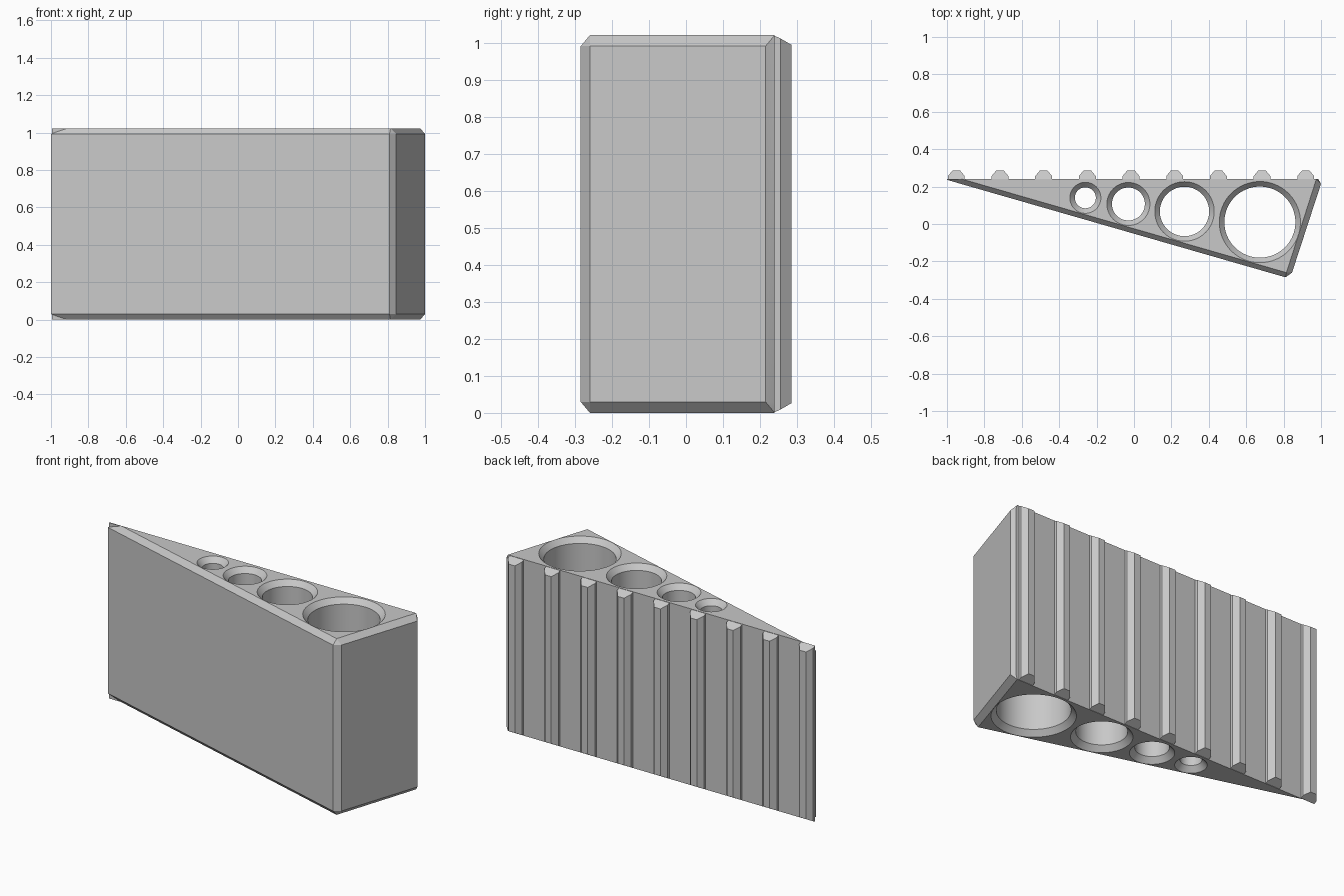
import bpy, bmesh, math

cube = bpy.data.objects.get("Cube")
if cube:
    bpy.data.objects.remove(cube, do_unlink=True)

HEIGHT, CHAMFER, BACK = 1.022, 0.03, 0.24

grey = bpy.data.materials.new("light grey")
grey.use_nodes = True
colour = (0.58, 0.58, 0.58, 1)
grey.diffuse_color = colour
grey.node_tree.nodes["Principled BSDF"].inputs["Base Color"].default_value = colour


def loft(name, rings):
    """Solid skinned through equal-length rings of points, capped at both ends."""
    bm = bmesh.new()
    loops = [[bm.verts.new(p) for p in ring] for ring in rings]
    n = len(rings[0])
    for a, b in zip(loops, loops[1:]):
        for i in range(n):
            j = (i + 1) % n
            bm.faces.new((a[i], a[j], b[j], b[i]))
    bm.faces.new(loops[0])
    bm.faces.new(loops[-1])
    bmesh.ops.remove_doubles(bm, verts=bm.verts, dist=0.0005)
    bmesh.ops.recalc_face_normals(bm, faces=bm.faces)
    mesh = bpy.data.meshes.new(name)
    bm.to_mesh(mesh)
    bm.free()
    mesh.materials.append(grey)
    obj = bpy.data.objects.new(name, mesh)
    bpy.context.collection.objects.link(obj)
    return obj


def select(obj):
    bpy.ops.object.select_all(action='DESELECT')
    obj.select_set(True)
    bpy.context.view_layer.objects.active = obj


# Wedge body: chamfered top and bottom along the front and side, plain at the back
outline = [(-1, BACK), (-1, 0.236), (0.81, -0.285), (0.845, -0.26), (1, 0.215), (0.985, BACK)]
inset = [(-0.92, BACK), (-0.92, BACK), (0.815, -0.26), (0.815, -0.26), (0.975, BACK), (0.975, BACK)]
levels = [(inset, 0), (outline, CHAMFER), (outline, HEIGHT - CHAMFER), (inset, HEIGHT)]
body = loft("wedge_body", [[(x, y, z) for x, y in ring] for ring, z in levels])

# Four through holes with countersunk rims: x, y, radius
holes = [(-0.26, 0.14, 0.056), (-0.03, 0.107, 0.088), (0.27, 0.067, 0.132), (0.673, 0.01, 0.19)]
SIDES = 64
for x, y, r in holes:
    profile = [(r + 2 * CHAMFER, -CHAMFER), (r, CHAMFER),
               (r, HEIGHT - CHAMFER), (r + 2 * CHAMFER, HEIGHT + CHAMFER)]
    # The rim widens to r + 0.027 at the surface
    profile = [(r + 0.054 if rad > r else r, z) for rad, z in profile]
    turns = [2 * math.pi * i / SIDES for i in range(SIDES)]
    cutter = loft("hole_cutter", [[(x + rad * math.cos(t), y + rad * math.sin(t), z) for t in turns]
                                  for rad, z in profile])
    cutter.hide_render = True
    cut = body.modifiers.new("hole", 'BOOLEAN')
    cut.operation, cut.solver, cut.object = 'DIFFERENCE', 'EXACT', cutter
    select(body)
    bpy.ops.object.modifier_apply(modifier=cut.name)
    bpy.data.objects.remove(cutter, do_unlink=True)

select(body)
bpy.ops.object.shade_smooth_by_angle(angle=math.radians(20))

# Nine vertical ridges on the back, their ends sloping inward
section = [(-0.045, BACK - 0.002), (-0.045, 0.256), (-0.02, 0.286),
           (0.02, 0.286), (0.045, 0.256), (0.045, BACK - 0.002)]


def end_drop(y):
    return max(0.001, (y - BACK) * 0.58)


ridge = loft("back_ridge_1", [[(x, y, end_drop(y)) for x, y in section],
                              [(x, y, HEIGHT - end_drop(y)) for x, y in section]])
ridge.location.x = -0.95
for i in range(1, 9):
    copy = bpy.data.objects.new(f"back_ridge_{i + 1}", ridge.data)
    copy.location.x = -0.95 + 0.2335 * i
    bpy.context.collection.objects.link(copy)
